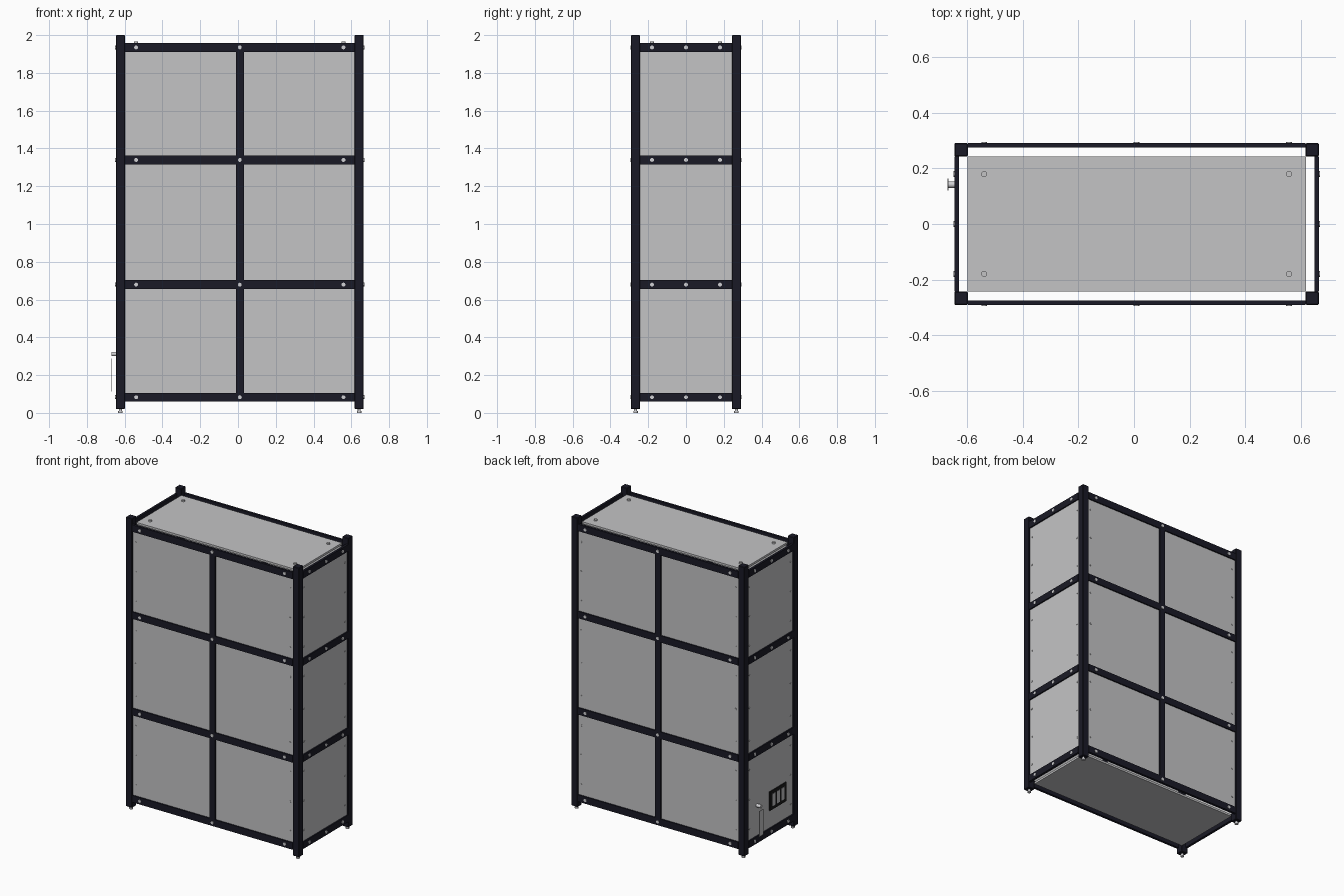
import bpy
from mathutils import Vector

if "Cube" in bpy.data.objects:
    bpy.data.objects.remove(bpy.data.objects["Cube"], do_unlink=True)


def material(name, r, g, b):
    m = bpy.data.materials.new(name)
    m.use_nodes = True
    m.diffuse_color = (r, g, b, 1)
    m.node_tree.nodes["Principled BSDF"].inputs["Base Color"].default_value = (r, g, b, 1)
    return m


FRAME = material("dark frame", 0.010, 0.010, 0.019)
PANEL = material("grey panel", 0.55, 0.55, 0.56)
METAL = material("light metal", 0.64, 0.64, 0.66)
BLACK = material("vent black", 0.01, 0.01, 0.01)


def box(name, x, y, z, mat, bevel=0):
    """Box from (low, high) pairs on each axis."""
    bpy.ops.mesh.primitive_cube_add(size=1, location=[sum(p) / 2 for p in (x, y, z)])
    ob = bpy.context.object
    ob.name = name
    ob.scale = [p[1] - p[0] for p in (x, y, z)]
    bpy.ops.object.transform_apply(location=False, rotation=False, scale=True)
    ob.data.materials.append(mat)
    if bevel:
        mod = ob.modifiers.new("bevel", "BEVEL")
        mod.width = bevel


def disc(name, base, direction, radius, height, mat, sides=12):
    """Cylinder standing on a base point along a direction."""
    d = Vector(direction)
    bpy.ops.mesh.primitive_cylinder_add(vertices=sides, radius=radius, depth=height,
                                        location=Vector(base) + d * height / 2)
    ob = bpy.context.object
    ob.name = name
    ob.rotation_euler = d.to_track_quat("Z", "Y").to_euler()
    ob.data.materials.append(mat)
    bpy.ops.object.shade_smooth_by_angle()


CX = 0.0095              # middle of the frame
HX, HY = 0.656, 0.291    # frame half sizes
PX, PY = 0.609, 0.243    # top and bottom panel half sizes
POST, RAIL, TALL = 0.048, 0.016, 0.0235
INSET, THICK = 0.009, 0.006  # wall panels behind the frame face
LEVELS = (0.083, 0.679, 1.339, 1.935)
WALL_Z = (0.062, 1.955)


def span(side, outer, depth, centre=0):
    """Low and high of a layer whose outer face lies at side * outer."""
    return sorted((centre + side * outer, centre + side * (outer - depth)))


# Corner posts and levelling feet
for sx in (-1, 1):
    for sy in (-1, 1):
        box("corner_post", span(sx, HX, POST, CX), span(sy, HY, POST), (0.02, 2), FRAME, 0.003)
        foot = (CX + sx * (HX - POST / 2), sy * (HY - POST / 2), 0)
        disc("foot_pad", foot, (0, 0, 1), 0.012, 0.01, METAL)
        disc("foot_stem", foot, (0, 0, 1), 0.008, 0.024, METAL)

bay_x = (CX - HX + POST, CX + HX - POST)
bay_y = (-HY + POST, HY - POST)

# Front and back: wall panel, rails, mullion and bolts
for sy, side in ((-1, "front"), (1, "back")):
    box(side + "_panel", bay_x, span(sy, HY - INSET, THICK), WALL_Z, PANEL)
    layer = span(sy, HY, RAIL)
    box(side + "_mullion", (CX - 0.021, CX + 0.021), layer, (LEVELS[0], LEVELS[-1]), FRAME)
    for z in LEVELS:
        box(side + "_rail", bay_x, layer, (z - TALL, z + TALL), FRAME)
        for dx in (-0.549, 0, 0.549):
            disc(side + "_bolt", (CX + dx, sy * HY, z), (0, sy, 0), 0.0105, 0.004, METAL)

# Sides: wall panel, rails and bolts
for sx, side in ((-1, "right"), (1, "left")):
    box(side + "_panel", span(sx, HX - INSET, THICK, CX), bay_y, WALL_Z, PANEL)
    for z in LEVELS:
        box(side + "_rail", span(sx, HX, RAIL, CX), bay_y, (z - TALL, z + TALL), FRAME)
        for y in (-0.18, 0, 0.18):
            disc(side + "_bolt", (CX + sx * HX, y, z), (sx, 0, 0), 0.0105, 0.004, METAL)

# Small screws along the upright panel edges
for low, high in zip(LEVELS, LEVELS[1:]):
    for f in (0.16, 0.5, 0.84):
        z = low + f * (high - low)
        for sx in (-1, 1):
            for sy in (-1, 1):
                disc("panel_screw", (CX + sx * 0.585, sy * (HY - INSET), z), (0, sy, 0),
                     0.006, 0.003, PANEL, 8)
                disc("panel_screw", (CX + sx * (HX - INSET), sy * 0.222, z), (sx, 0, 0),
                     0.006, 0.003, PANEL, 8)

# Top and bottom panels
box("top_panel", (CX - PX, CX + PX), (-PY, PY), (1.943, 1.957), PANEL)
box("bottom_panel", (CX - PX, CX + PX), (-PY, PY), (0.06, 0.074), PANEL)
for sx in (-1, 1):
    for sy in (-1, 1):
        disc("top_screw", (CX + sx * 0.549, sy * 0.18, 1.957), (0, 0, 1), 0.011, 0.009, PANEL)

# Socket vent with three openings on the right side
wall = CX - HX + INSET
box("vent_frame", (wall - 0.006, wall), (-0.17, 0.01), (0.225, 0.355), BLACK)
for y in (-0.128, -0.08, -0.032):
    box("vent_slot", (wall - 0.008, wall - 0.004), (y - 0.016, y + 0.016), (0.248, 0.332), PANEL)

# Round knob and the thin plate hanging below it
disc("knob", (wall, 0.142, 0.312), (-1, 0, 0), 0.0115, 0.032, METAL, 16)
box("hanging_plate", (-0.671, -0.668), (0.12, 0.164), (0.113, 0.288), PANEL)
